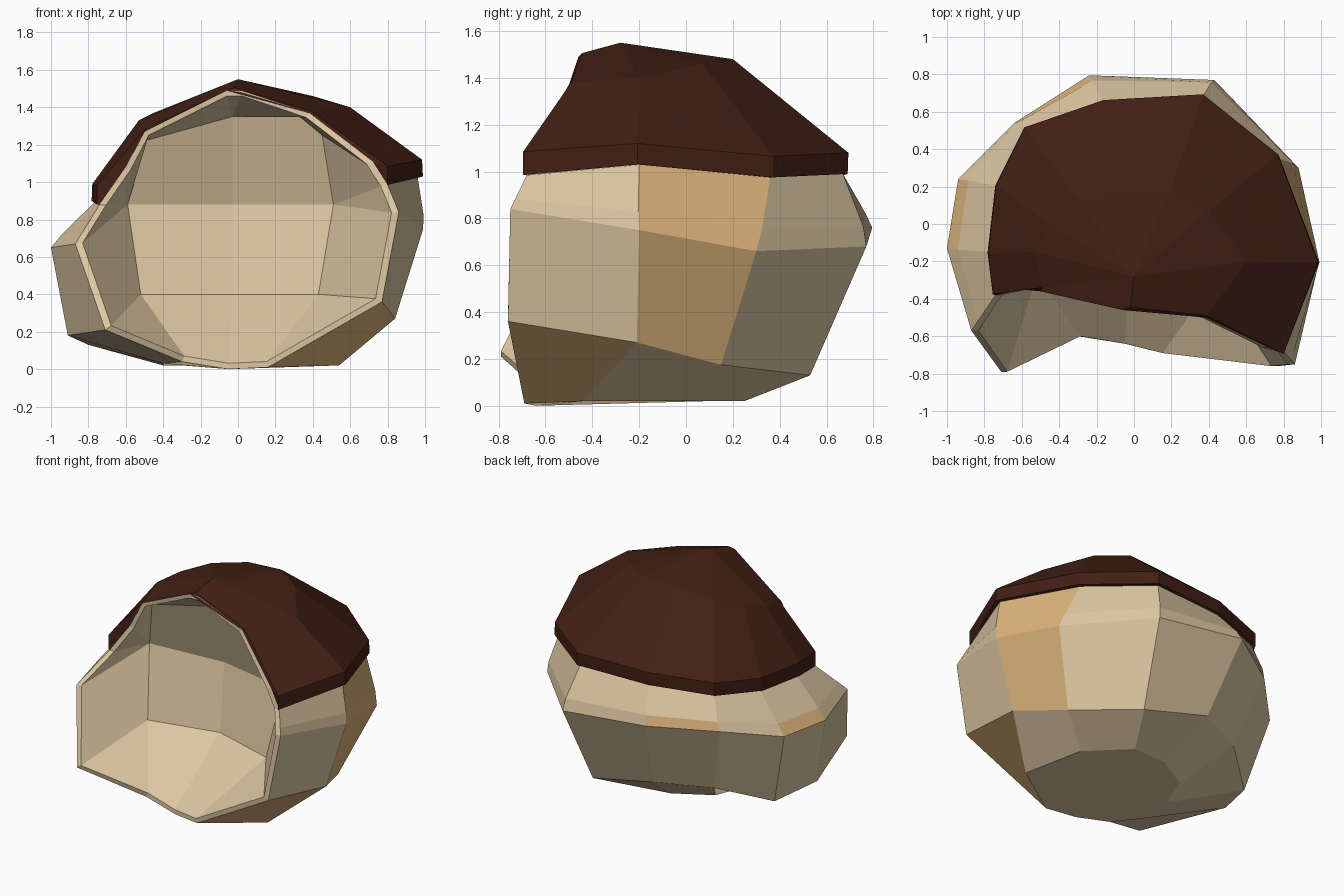
import bpy
from mathutils import Vector

if "Cube" in bpy.data.objects:
    bpy.data.objects.remove(bpy.data.objects["Cube"])


def material(name, rgb):
    m = bpy.data.materials.new(name)
    m.diffuse_color = (*rgb, 1)
    m.use_nodes = True
    m.node_tree.nodes["Principled BSDF"].inputs["Base Color"].default_value = m.diffuse_color
    return m


TAN = material("pale_tan", (0.72, 0.57, 0.36))
WARM = material("warm_tan", (0.72, 0.45, 0.20))
BROWN = material("dark_brown", (0.054, 0.014, 0.007))


def make(name, verts, faces, mats, warm=()):
    me = bpy.data.meshes.new(name)
    me.from_pydata([tuple(v) for v in verts], [], faces)
    for m in mats:
        me.materials.append(m)
    for i in warm:
        me.polygons[i].material_index = 1
    ob = bpy.data.objects.new(name, me)
    bpy.context.collection.objects.link(ob)
    return ob


def ring(*pts):
    return [Vector(p) for p in pts]


def loft(rings):
    """Quads between open rings running left front -> back -> right front, bottom up."""
    n = len(rings[0])
    verts = [v for r in rings for v in r]
    faces = [(k*n + i, k*n + n + i, k*n + n + i + 1, k*n + i + 1)
             for k in range(len(rings) - 1) for i in range(n - 1)]
    return verts, faces


# Outer shell cross-sections
base = ring((-.30, -.60, .04), (-.40, -.45, .03), (-.40, -.15, .02), (-.30, .10, .02), (-.05, .24, .02),
            (.20, .25, .02), (.45, .0, .02), (.54, -.44, .02), (.16, -.69, .01))
lower = ring((-.71, -.79, .21), (-.91, -.17, .18), (-.80, .15, .13), (-.50, .40, .24), (-.14, .57, .25),
             (.36, .53, .13), (.68, .15, .175), (.84, -.21, .27), (.77, -.76, .36))
waist = ring((-.87, -.57, .67), (-1, -.13, .65), (-.94, .24, .66), (-.64, .54, .73), (-.24, .795, .76),
             (.43, .77, .68), (.88, .30, .66), (.99, -.20, .75), (.86, -.75, .84))
neck = ring((-.74, -.38, .88), (-.76, -.15, .90), (-.72, .20, .92), (-.57, .50, .96), (-.16, .64, .98),
            (.36, .67, .99), (.75, .36, .975), (.96, -.20, 1.03), (.80, -.68, .985))
shoulder = []
for a, b in zip(waist, neck):
    p = a.lerp(b, .28)
    shoulder.append(Vector((p.x * 1.01, p.y * 1.02, p.z)))
shoulder[0], shoulder[-1] = waist[0].lerp(neck[0], .3), waist[-1].lerp(neck[-1], .3)

verts, faces = loft([base, lower, waist, shoulder, neck])
verts.append(Vector((-.05, -.64, 0)))
faces.append(tuple(range(9)) + (len(verts) - 1,))
make("outer_shell", verts, faces, [TAN, WARM], warm=(7, 14, 17, 19, 22, 30))

# Opening rim: outer loop, then inner loop shrunk toward the middle
outer = ring(base[0], (-.05, -.64, 0), base[8], lower[8], waist[8], neck[8],
             (.72, -.66, 1.11), (.38, -.50, 1.37), (.02, -.46, 1.49), (-.06, -.46, 1.49),
             (-.50, -.36, 1.27), (-.60, -.35, 1.08), neck[0], waist[0], lower[0])
mid = Vector((0, 0, .78))
inner = [Vector((p.x * .955, p.y, mid.z + (p.z - mid.z) * .96)) for p in outer]
n = len(outer)
make("opening_rim", outer + inner,
     [(i, (i + 1) % n, n + (i + 1) % n, n + i) for i in range(n)], [TAN])

# Shallow hollow: rim loop runs back to a wall ring, closed by a centre fan
wall = ring((-.52, -.27, .40), (-.03, -.16, .40), (.43, -.30, .40), (.51, -.22, .88), (.45, -.30, 1.25),
            (.33, -.32, 1.35), (-.03, -.30, 1.35), (-.50, -.25, 1.22), (-.59, -.15, .88))
link = [0, 1, 2, 2, 3, 3, 4, 5, 6, 6, 7, 8, 8, 8, 0]
faces = []
for i in range(n):
    j = (i + 1) % n
    a, b = n + link[i], n + link[j]
    faces.append((i, j, a) if a == b else (i, j, b, a))
hub = n + len(wall)
faces += [(n + a, n + b, n + c, hub) for a, b, c in ((8, 0, 1), (1, 2, 3), (6, 7, 8))]
faces.append((n + 3, n + 4, n + 5, n + 6, hub))
make("hollow", inner + wall + [Vector((-.03, -.11, .88))], faces, [TAN])

# Cap: short vertical rim, sloping sides, low peak; open toward the front
cap_low = [Vector((p.x * 1.03, p.y * 1.03, p.z)) for p in neck]
cap_high = [Vector((p.x * 1.025, p.y * 1.035, p.z + .09)) for p in neck]
for r, dz in ((cap_low, 0), (cap_high, .1)):    # front ends meet the opening rim
    r[0] = Vector((-.755, -.375, .88 + dz))
    r[-1] = Vector((.80, -.695, .985 + dz))
crown = ring((-.49, -.34, 1.29), (-.53, -.15, 1.33), (-.45, .0, 1.37), (-.30, .13, 1.42), (-.05, .19, 1.47),
             (.20, .20, 1.48), (.40, .07, 1.46), (.60, -.20, 1.40), (.39, -.49, 1.38))
verts, faces = loft([cap_low, cap_high, crown])
verts += [Vector((0, -.28, 1.55)), Vector((-.02, -.445, 1.505))]
peak, brow = 27, 28
faces += [(18 + i, peak, 18 + i + 1) for i in range(8)]
faces += [(26, peak, brow), (brow, peak, 18)]
make("cap", verts, faces, [BROWN])

# Dark strip closing the cap's front edge against the opening rim
edge = [cap_low[0], cap_high[0], crown[0], verts[brow], crown[8], cap_high[8], cap_low[8]]
back = [outer[k] for k in (12, 11, 10, 9, 7, 6, 5)]
make("cap_front_edge", edge + back,
     [(i, i + 1, 8 + i, 7 + i) for i in range(6)], [BROWN])
